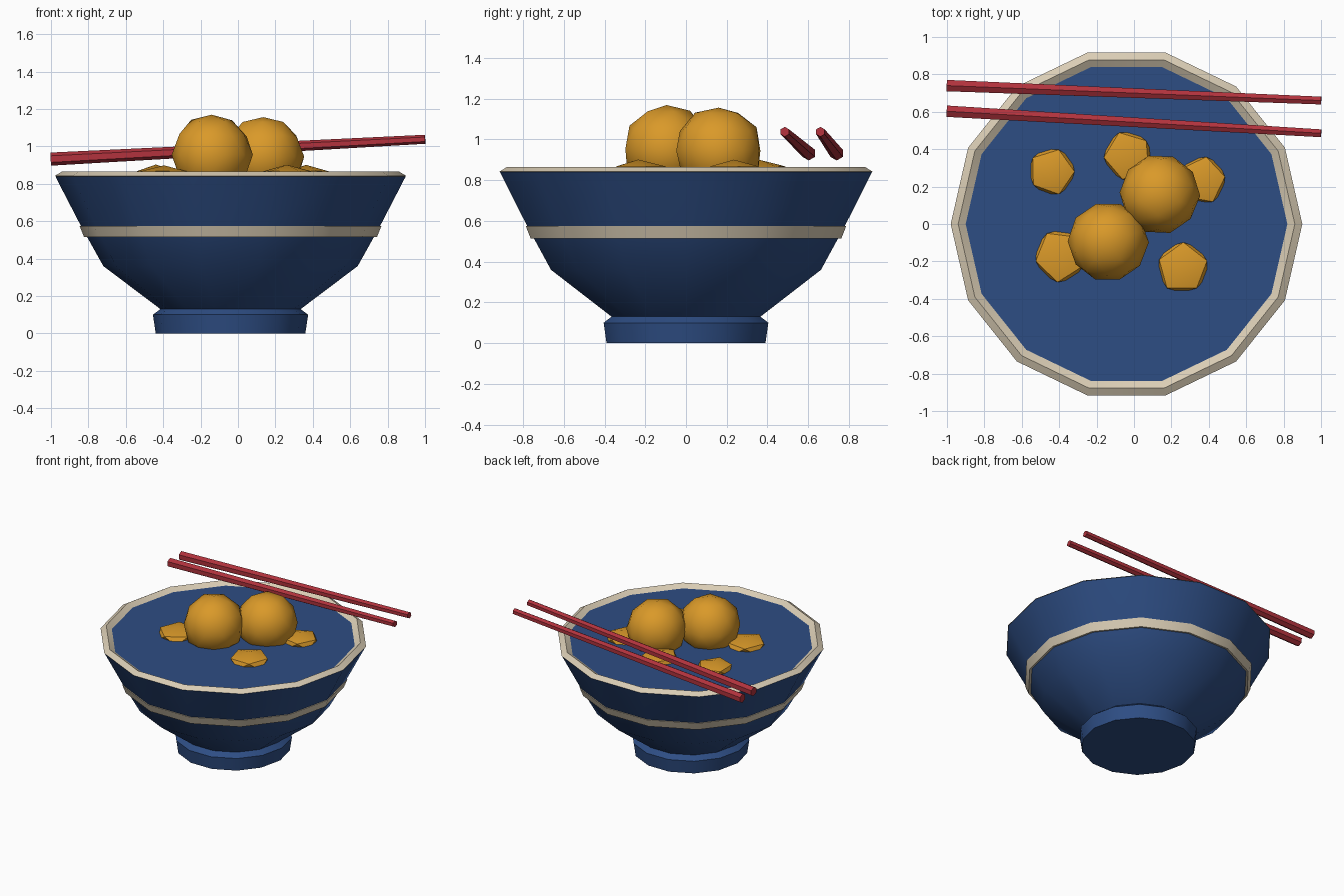
import bpy, bmesh, math, random
from mathutils import Vector, Matrix

if "Cube" in bpy.data.objects:
    bpy.data.objects.remove(bpy.data.objects["Cube"])

SIDES = 14
CX = -0.04          # bowl axis


def material(name, rgb):
    m = bpy.data.materials.new(name)
    m.diffuse_color = (*rgb, 1)
    m.use_nodes = True
    m.node_tree.nodes["Principled BSDF"].inputs["Base Color"].default_value = m.diffuse_color
    return m


BLUE = material("blue_glaze", (0.027, 0.075, 0.23))
CREAM = material("cream_glaze", (0.70, 0.61, 0.46))
GOLD = material("golden_food", (0.70, 0.32, 0.022))
RED = material("red_lacquer", (0.44, 0.032, 0.046))


def finish(name, bm, mat, angle=30):
    bmesh.ops.recalc_face_normals(bm, faces=bm.faces)
    me = bpy.data.meshes.new(name)
    bm.to_mesh(me)
    bm.free()
    ob = bpy.data.objects.new(name, me)
    bpy.context.collection.objects.link(ob)
    me.materials.append(mat)
    bpy.ops.object.select_all(action='DESELECT')
    ob.select_set(True)
    bpy.context.view_layer.objects.active = ob
    if angle:
        bpy.ops.object.shade_smooth_by_angle(angle=math.radians(angle))
    return ob


def lathe(name, profile, mat, ring=False):
    """Turn (radius, z) points around the bowl axis; ring closes the profile, otherwise ends are capped."""
    bm = bmesh.new()
    loops = [[bm.verts.new((CX + r * math.cos(2 * math.pi * k / SIDES),
                            r * math.sin(2 * math.pi * k / SIDES), z))
              for k in range(SIDES)] for r, z in profile]
    pairs = list(zip(loops, loops[1:]))
    if ring:
        pairs.append((loops[-1], loops[0]))
    else:
        bm.faces.new(loops[0])
        bm.faces.new(loops[-1])
    for a, b in pairs:
        for k in range(SIDES):
            n = (k + 1) % SIDES
            bm.faces.new((a[k], a[n], b[n], b[k]))
    return finish(name, bm, mat)


# Bowl, foot, stripe and rim
lathe("foot", [(0.40, 0), (0.415, 0.10), (0.375, 0.13)], BLUE)
lathe("bowl", [(0.375, 0.13), (0.68, 0.36), (0.80, 0.575), (0.937, 0.84)], BLUE)
lathe("stripe", [(0.76, 0.517), (0.783, 0.515), (0.807, 0.575), (0.785, 0.575)], CREAM, ring=True)
lathe("rim", [(0.94, 0.842), (0.90, 0.866), (0.86, 0.84), (0.90, 0.83)], CREAM, ring=True)


def lump(name, center, size, subdiv, turn, jitter, seed):
    rng = random.Random(seed)
    bm = bmesh.new()
    bmesh.ops.create_icosphere(bm, subdivisions=subdiv, radius=1)
    for v in bm.verts:
        v.co *= 1 + rng.uniform(-jitter, jitter)
    bm.transform(Matrix.Translation(center) @ Matrix.Diagonal((*size, 1))
                 @ Matrix.Rotation(turn, 4, 'Z'))
    return finish(name, bm, GOLD)


# Two large dumplings
lump("dumpling_front", (-0.14, -0.095, 0.955), (0.215, 0.215, 0.215), 2, 0.3, 0.025, 1)
lump("dumpling_back", (0.135, 0.16, 0.945), (0.215, 0.215, 0.215), 2, 0.9, 0.025, 2)

# Small chunks floating at the surface
chunks = [(-0.44, 0.28, 0.14), (-0.03, 0.365, 0.145), (0.365, 0.235, 0.14),
          (-0.395, -0.17, 0.155), (0.26, -0.235, 0.15)]
for i, (x, y, r) in enumerate(chunks):
    lump(f"chunk_{i + 1}", (x, y, 0.84), (r, r, 0.06), 1, i * 0.7, 0.05, i + 10)


def chopstick(name, a, b, ra, rb):
    a, b = Vector(a), Vector(b)
    bm = bmesh.new()
    bmesh.ops.create_cone(bm, cap_ends=True, segments=6, radius1=ra, radius2=rb,
                          depth=(b - a).length)
    rot = (b - a).to_track_quat('Z', 'Y').to_matrix().to_4x4()
    bm.transform(Matrix.Translation((a + b) / 2) @ rot)
    return finish(name, bm, RED, angle=0)


# Chopsticks resting across the back
chopstick("chopstick_1", (-1, 0.74, 0.932), (1, 0.66, 1.038), 0.035, 0.024)
chopstick("chopstick_2", (-1, 0.603, 0.932), (1, 0.485, 1.038), 0.035, 0.024)
